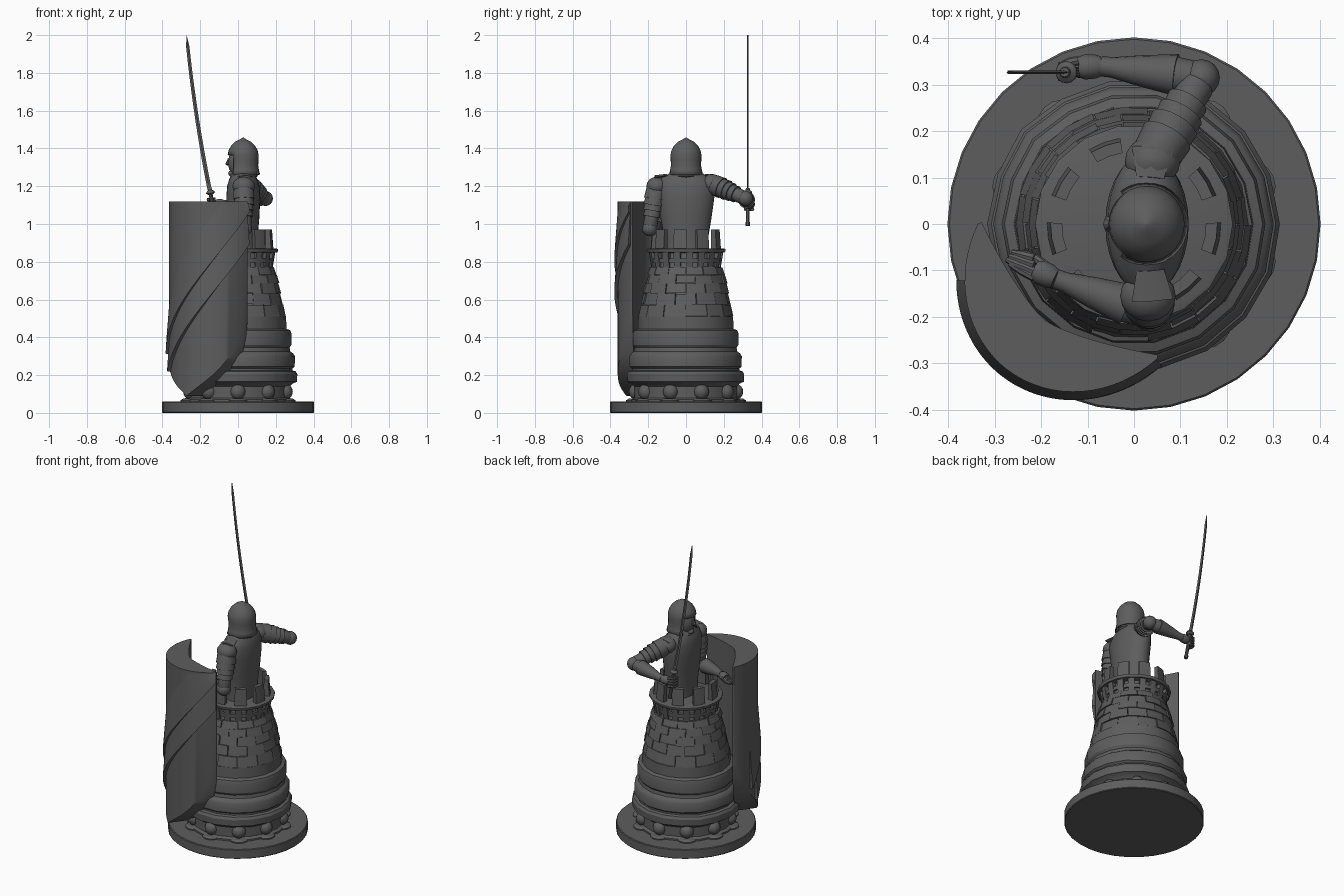
import bpy, bmesh, random
from math import sin, cos, pi, radians
from mathutils import Vector

random.seed(4)
dark = bpy.data.materials.new("dark_metal")
dark.diffuse_color = (0.11, 0.11, 0.11, 1)


def skin(name, rings):
    """Bridge equal-length point rings and cap both ends."""
    bm = bmesh.new()
    vs = [[bm.verts.new(p) for p in r] for r in rings]
    n = len(vs[0])
    for a, b in zip(vs, vs[1:]):
        for i in range(n):
            j = (i + 1) % n
            bm.faces.new((a[i], a[j], b[j], b[i]))
    bm.faces.new(vs[0][::-1])
    bm.faces.new(vs[-1])
    bmesh.ops.recalc_face_normals(bm, faces=bm.faces)
    me = bpy.data.meshes.new(name)
    bm.to_mesh(me)
    bm.free()
    me.materials.append(dark)
    ob = bpy.data.objects.new(name, me)
    bpy.context.collection.objects.link(ob)
    return ob


def lathe(name, prof, n=32, c=(0, 0), jitter=0):
    wob = [1 + random.uniform(-jitter, jitter) for _ in range(n)]
    return skin(name, [[(c[0] + r * w * cos(2 * pi * i / n), c[1] + r * w * sin(2 * pi * i / n), z)
                        for i, w in enumerate(wob)] for r, z in prof])


def limb(name, p0, p1, prof, n=16):
    """Tube from p0 to p1; prof is (fraction, radius or (rx, ry))."""
    p0, p1 = Vector(p0), Vector(p1)
    q = (p1 - p0).to_track_quat('Z', 'Y')
    rings = []
    for t, r in prof:
        rx, ry = r if isinstance(r, tuple) else (r, r)
        rings.append([p0.lerp(p1, t) + q @ Vector((rx * cos(2 * pi * i / n), ry * sin(2 * pi * i / n), 0))
                      for i in range(n)])
    return skin(name, rings)


def ball(name, c, s, seg=16):
    prof = [(max(sin(pi * k / 8), 0.02), -cos(pi * k / 8)) for k in range(9)]
    ob = lathe(name, prof, seg)
    ob.location, ob.scale = c, s
    return ob


def wedge(name, a0, a1, r_in, r0, r1, z0, z1):
    """Curved block between two angles, r0 outer bottom and r1 outer top."""
    return skin(name, [[(r * cos(a), r * sin(a), z) for r, z in
                        ((r_in, z0), (r0, z0), (r1, z1), (r_in, z1))] for a in (a0, (a0 + a1) / 2, a1)])


# Base disc, knobs and plinths
lathe("base", [(0.398, 0), (0.402, 0.004), (0.402, 0.056), (0.398, 0.06)], 32)
for i in range(10):
    a = 2 * pi * (i + 0.5) / 10
    c = (0.262 * cos(a), 0.262 * sin(a))
    lathe("knob_plinth", [(0.056, 0.055), (0.056, 0.066), (0.042, 0.075)], 16, c)
    ball("knob", (*c, 0.112), (0.041, 0.041, 0.042))

# Lower tower mouldings
lathe("tower_lower", [(0.29, 0.055), (0.29, 0.07), (0.274, 0.08), (0.274, 0.14), (0.29, 0.155), (0.312, 0.165),
                      (0.314, 0.205), (0.305, 0.22), (0.288, 0.225), (0.288, 0.235), (0.3, 0.245),
                      (0.301, 0.30), (0.292, 0.315), (0.277, 0.325), (0.273, 0.345), (0.283, 0.36),
                      (0.283, 0.42), (0.277, 0.437), (0.257, 0.445), (0.254, 0.51), (0.23, 0.52)], 18, jitter=0.01)

# Upper tower core and rough stone courses
lathe("tower_core", [(0.25, 0.5), (0.18, 0.76), (0.17, 0.86)], 18)
for k, (r, z0, z1) in enumerate([(0.25, 0.515, 0.57), (0.238, 0.577, 0.63), (0.228, 0.636, 0.682),
                                 (0.216, 0.688, 0.73), (0.205, 0.735, 0.77)]):
    n = 13
    for i in range(n):
        a = 2 * pi * (i + 0.5 * (k % 2)) / n
        rr = r + random.uniform(-0.005, 0.005)
        wedge("stone", a, a + 2 * pi / n - 0.014, 0.15, rr, rr - 0.014,
              z0 - random.uniform(0, 0.006), z1 + random.uniform(0, 0.005))

# Gallery with corbels, rails and battlements
lathe("gallery_rail", [(0.16, 0.795), (0.188, 0.795), (0.19, 0.817), (0.16, 0.82)], 18)
for i in range(18):
    a = 2 * pi * i / 18
    wedge("corbel", a, a + 0.19, 0.155, 0.183, 0.198, 0.765, 0.853)
lathe("gallery_floor", [(0.17, 0.845), (0.208, 0.85), (0.213, 0.858), (0.213, 0.867), (0.205, 0.87)], 18)
for i in range(9):
    a = 2 * pi * i / 9 - radians(10) - 0.19
    wedge("merlon", a, a + 0.38, 0.155, 0.188, 0.18, 0.86, 0.972)

# Armoured torso, collar
limb("torso", (0.028, 0, 0.86), (0.028, 0, 1.29),
     [(0, (0.078, 0.118)), (0.15, (0.075, 0.117)), (0.4, (0.085, 0.135)), (0.65, (0.09, 0.15)),
      (0.8, (0.085, 0.155)), (0.88, (0.074, 0.14)), (0.94, (0.06, 0.095)), (1, (0.05, 0.055))], 28)
lathe("collar", [(0.06, 1.24), (0.075, 1.255), (0.062, 1.275), (0.05, 1.28)], 20, (0.03, 0))

# Head, nose and open-faced helmet
ball("head", (0.015, 0, 1.325), (0.068, 0.06, 0.085))
limb("nose", (-0.048, 0, 1.345), (-0.058, 0, 1.31), [(0, 0.006), (0.8, (0.017, 0.011)), (1, 0.006)], 8)
ball("chin", (-0.03, 0, 1.268), (0.022, 0.025, 0.018))
helmet = lathe("helmet", [(0.09, 1.262), (0.084, 1.285), (0.08, 1.31), (0.081, 1.34), (0.082, 1.365), (0.077, 1.39),
                          (0.063, 1.415), (0.041, 1.436), (0.016, 1.449), (0.003, 1.457)], 28, (0.027, 0))
bm = bmesh.new()
bm.from_mesh(helmet.data)
gone = [f for f in bm.faces if len(f.verts) > 4 and f.calc_center_median().z < 1.3 or
        (f.calc_center_median().x < -0.02 and f.calc_center_median().z < 1.37)]
bmesh.ops.delete(bm, geom=gone, context='FACES')
bm.to_mesh(helmet.data)
bm.free()
helmet.modifiers.new("thickness", 'SOLIDIFY').thickness = 0.006

# Arms: overlapping lames on the upper arm, flared gauntlet, hand with fingers
LAMES = [(0, 0.045), (0.08, 0.053), (0.3, 0.057), (0.3, 0.05), (0.45, 0.055), (0.45, 0.047), (0.58, 0.051),
         (0.58, 0.042), (0.72, 0.046), (0.72, 0.037), (0.9, 0.038), (1, 0.03)]
GAUNTLET = [(0, 0.03), (0.12, 0.036), (0.25, 0.039), (0.25, 0.045), (0.6, 0.034), (0.9, 0.022), (1, 0.022)]
arms = {"sword": ((0.04, 0.135, 1.215), (0.145, 0.315, 1.135), (-0.07, 0.34, 1.105), (-0.115, 0.338, 1.105)),
        "shield": ((0.03, -0.155, 1.2), (0.035, -0.192, 0.975), (-0.17, -0.118, 0.985), (-0.21, -0.10, 0.98))}
for side, (sh, el, wr, ha) in arms.items():
    limb(side + "_upper_arm", sh, el, LAMES)
    ball(side + "_pauldron", sh, (0.06, 0.055, 0.05))
    ball(side + "_elbow_guard", el, (0.04, 0.04, 0.04))
    limb(side + "_gauntlet", el, wr, GAUNTLET)
    limb(side + "_hand", wr, ha, [(0, 0.021), (0.3, 0.026), (0.8, 0.027), (1.1, 0.022)])
for s in (-1, 1):
    limb("shoulder_flap", (0.035, s * 0.10, 1.258), (0.04, s * 0.165, 1.248),
         [(0, (0.03, 0.008)), (1, (0.045, 0.01))], 4)
FINGER = [(0, 0.010), (0.5, 0.0105), (1, 0.006)]
for k in range(4):
    z = 1.078 + 0.017 * k
    limb("sword_finger", (-0.12, 0.352, z), (-0.155, 0.345, z), FINGER, 8)
    limb("sword_fingertip", (-0.153, 0.348, z), (-0.158, 0.308, z), FINGER, 8)
    limb("shield_finger", (-0.215, -0.115 + 0.014 * k, 0.985),
         (-0.275 + 0.006 * abs(k - 1), -0.085 + 0.008 * k, 0.97), FINGER, 8)
limb("shield_thumb", (-0.19, -0.09, 0.985), (-0.235, -0.06, 0.97), FINGER, 8)

# Curved sword: pommel, grip, guard, blade
limb("sword_grip", (-0.115, 0.327, 0.99), (-0.147, 0.327, 1.17),
     [(0, 0.011), (0.08, 0.013), (0.12, 0.010), (0.9, 0.011), (1, 0.011)], 10)
limb("sword_guard", (-0.144, 0.327, 1.155), (-0.15, 0.327, 1.19),
     [(0, 0.013), (0.25, 0.024), (0.45, 0.022), (0.7, 0.012), (1, 0.010)], 14)
blade = []
for k in range(15):
    u = k / 14
    x, w = -0.15 - 0.165 * u + 0.043 * u * u, (0.0115 - 0.003 * u) * (1 if k < 14 else 0.05)
    z = 1.18 + 0.82 * u
    blade.append([(x - w, 0.327, z), (x, 0.3235, z), (x + w, 0.327, z), (x, 0.3305, z)])
skin("sword_blade", blade)

# Half-round shield: crescent section, pointed foot, overlapping winding bands
CX, CY, MID, HALF = -0.138, -0.138, 233, 88


def shield_foot(a):
    t = abs(a - MID) / HALF
    return 0.09 + 0.24 * t + 0.2 * t ** 4


def on_shield(a, off, z):
    r = 0.222 + 0.02 * (abs(a - MID) / HALF) ** 3 + off
    return (CX + r * cos(radians(a)), CY + r * sin(radians(a)), z)


mx, my = cos(radians(MID)), sin(radians(MID))
rings = []
for k in range(33):
    t = k / 16 - 1
    a = MID + HALF * t
    s = sin(radians(HALF * t)) * 0.238
    d = 0.088 * (1 - abs(s / 0.24) ** 1.4)
    ix, iy = CX - s * my + d * mx, CY + s * mx + d * my
    z0 = shield_foot(a)
    rings.append([on_shield(a, 0, z0), on_shield(a, 0, 1.12), (ix, iy, 1.12), (ix, iy, z0)])
skin("shield", rings)
for z190 in (0.38, 0.21):
    band = []
    for a in range(146, 321, 3):
        z = z190 + 0.0052 * (a - 190)
        if shield_foot(a) < z < 1.08:
            top = min(z + 0.26, 1.119)
            band.append([on_shield(a, -0.01, z), on_shield(a, 0.018, z + 0.006),
                         on_shield(a, 0.016, min(z + 0.04, 1.118)), on_shield(a, -0.001, top), on_shield(a, -0.01, top)])
    skin("shield_band", band)

# Smooth shading with sharp edges kept
bpy.ops.object.select_all(action='SELECT')
bpy.context.view_layer.objects.active = helmet
bpy.ops.object.shade_smooth_by_angle(angle=radians(32))
